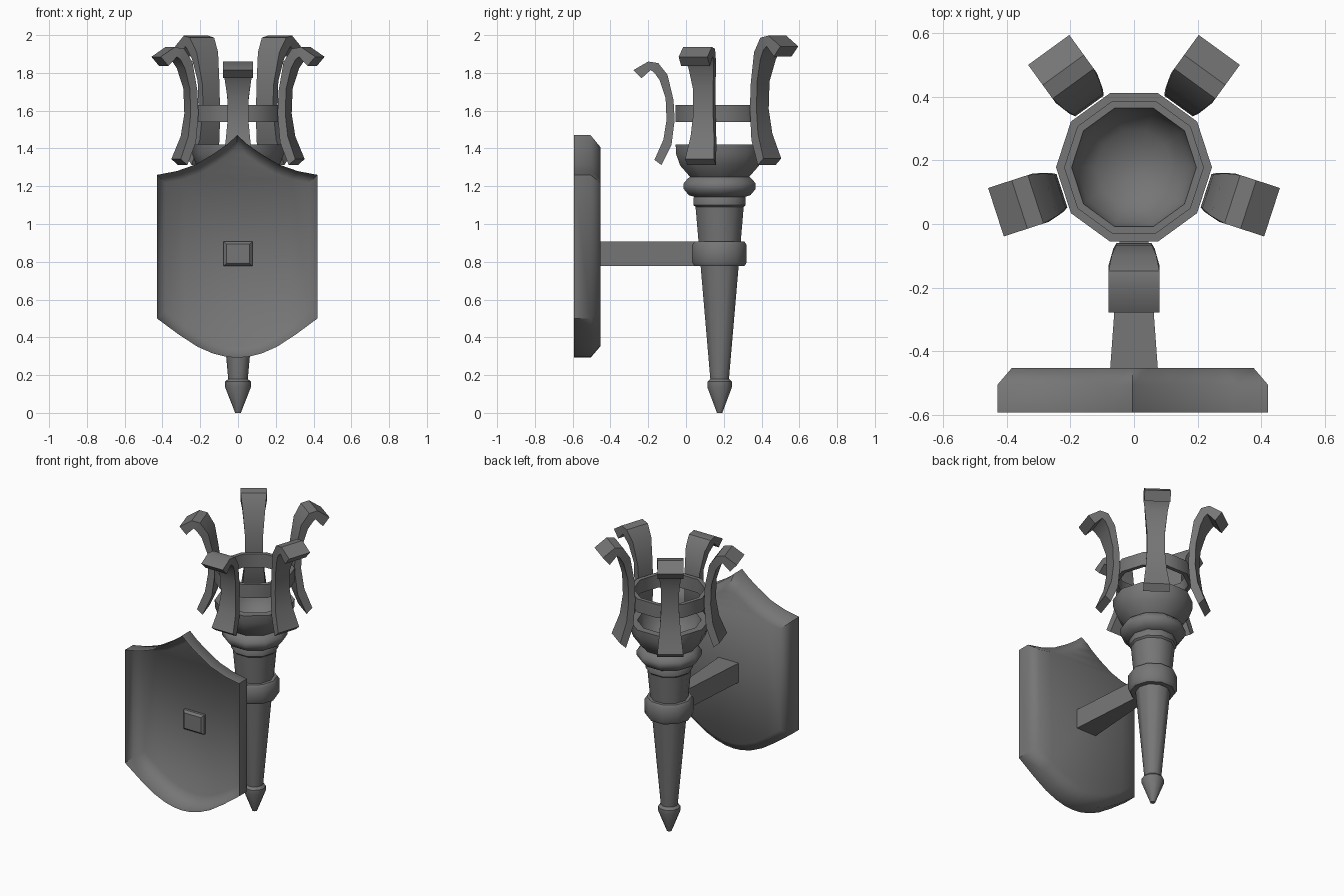
import bpy, bmesh, math
from mathutils import Vector

cube = bpy.data.objects.get("Cube")
if cube:
    bpy.data.objects.remove(cube, do_unlink=True)

iron = bpy.data.materials.new("dark grey iron")
iron.use_nodes = True
GREY = (0.18, 0.18, 0.18, 1)
iron.diffuse_color = GREY
iron.node_tree.nodes["Principled BSDF"].inputs["Base Color"].default_value = GREY

AXIS_Y = 0.178
SIDES = 10


def finish(name, bm, angle=40, fix=True):
    if fix:
        bmesh.ops.recalc_face_normals(bm, faces=bm.faces[:])
    mesh = bpy.data.meshes.new(name)
    bm.to_mesh(mesh)
    bm.free()
    mesh.materials.append(iron)
    ob = bpy.data.objects.new(name, mesh)
    bpy.context.collection.objects.link(ob)
    bpy.ops.object.select_all(action='DESELECT')
    ob.select_set(True)
    bpy.context.view_layer.objects.active = ob
    bpy.ops.object.shade_smooth_by_angle(angle=math.radians(angle))
    return ob


def loft(bm, rings, closed=False, cap=True):
    """Skin a list of equal-length point loops."""
    loops = [[bm.verts.new(p) for p in ring] for ring in rings]
    pairs = list(zip(loops, loops[1:]))
    if closed:
        pairs.append((loops[-1], loops[0]))
    for a, b in pairs:
        for i in range(len(a)):
            j = (i + 1) % len(a)
            bm.faces.new((a[i], a[j], b[j], b[i]))
    if cap and not closed:
        bm.faces.new(loops[0][::-1])
        bm.faces.new(loops[-1])


def turned(name, profile, closed=False, angle=40):
    """Ten-sided turned part about the torch axis."""
    bm = bmesh.new()
    turn = [2 * math.pi * i / SIDES for i in range(SIDES)]
    loft(bm, [[(r * math.cos(t), AXIS_Y + r * math.sin(t), z) for t in turn]
              for r, z in profile], closed)
    return finish(name, bm, angle)


# Handle with pointed foot
turned("handle", [(.015, 0), (.068, .135), (.068, .165), (.052, .18), (.134, 1.09),
                  (.145, 1.1), (.145, 1.14), (.135, 1.155)])

# Moulded neck and hollow bowl
turned("bowl", [(.13, 1.14), (.172, 1.153), (.2, 1.185), (.2, 1.215), (.178, 1.24),
                (.165, 1.25), (.22, 1.31), (.242, 1.37), (.245, 1.42),
                (.196, 1.42), (.18, 1.34), (.12, 1.275), (.03, 1.25)])

# Clamp collar around the handle
turned("clamp_collar", [(.09, .777), (.138, .777), (.15, .795), (.15, .89),
                        (.138, .907), (.09, .907)], closed=True)

# Thin hoop joining the prongs
turned("crown_hoop", [(.245, 1.54), (.245, 1.63), (.218, 1.63), (.218, 1.54)], closed=True)

# Curled prongs: inner radius and height, outer radius and height, half width
PRONG = [(.308, 1.312, .345, 1.34, .08), (.255, 1.418, .298, 1.445, .065),
         (.238, 1.55, .281, 1.55, .055), (.244, 1.656, .286, 1.667, .056),
         (.276, 1.79, .318, 1.762, .07), (.325, 1.852, .345, 1.80, .08),
         (.378, 1.86, .365, 1.815, .08), (.456, 1.815, .413, 1.772, .08)]
BASE_Z = 1.312


def prong(name, degrees, stretch):
    t = math.radians(degrees)
    out = Vector((math.cos(t), math.sin(t), 0))
    side = Vector((-math.sin(t), math.cos(t), 0))

    def at(r, z, w):
        height = BASE_Z + (z - BASE_Z) * stretch
        return Vector((0, AXIS_Y, height)) + out * r + side * w

    bm = bmesh.new()
    loft(bm, [[at(ri, zi, -w), at(ri, zi, w), at(ro, zo, w), at(ro, zo, -w)]
              for ri, zi, ro, zo, w in PRONG])
    finish(name, bm)


for name, degrees, stretch in (("front_prong", -90, 1), ("left_front_prong", -18, 1.14),
                               ("left_back_prong", 54, 1.25),
                               ("right_back_prong", 126, 1.25),
                               ("right_front_prong", 198, 1.14)):
    prong(name, degrees, stretch)

# Tapered arm from shield to collar, with a chamfered front end
bm = bmesh.new()
loft(bm, [[(sx * w, y, .842 + sz * h) for sx, sz in ((-1, -1), (1, -1), (1, 1), (-1, 1))]
          for y, w, h in ((-.485, .062, .052), (-.47, .076, .065), (.08, .036, .065))])
finish("wall_arm", bm, 30)

# Shield-shaped backplate: a shell open at the front
half = [(0, 1.47), (.05, 1.425), (.12, 1.375), (.22, 1.315), (.32, 1.28), (.425, 1.26),
        (.425, .5), (.31, .415), (.21, .35), (.13, .315), (.06, .297), (0, .292)]
outline = half + [(-x, z) for x, z in half[-2:0:-1]]
bm = bmesh.new()
loft(bm, [[(-.004 + x * s, y, .87 + (z - .87) * s) for x, z in outline]
          for y, s in ((-.592, 1), (-.505, 1), (-.453, .895))], cap=False)
bm.verts.ensure_lookup_table()
bm.faces.new(bm.verts[-len(outline):])
finish("shield_backplate", bm, 50)
